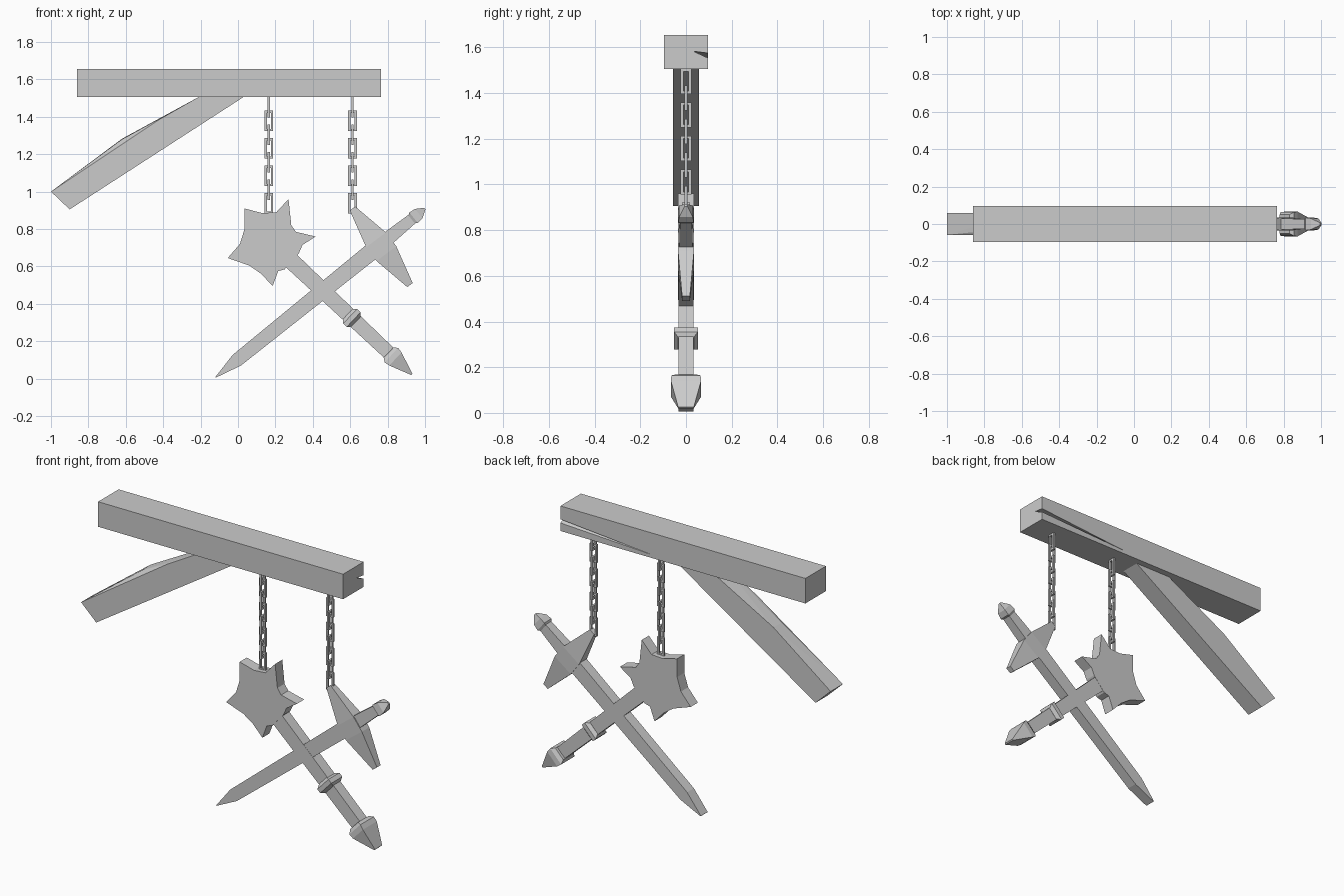
import bpy, bmesh
from mathutils import Vector

cube = bpy.data.objects.get("Cube")
if cube:
    bpy.data.objects.remove(cube, do_unlink=True)

grey = bpy.data.materials.new("plain grey")
grey.use_nodes = True
grey.diffuse_color = (0.6, 0.6, 0.6, 1)
grey.node_tree.nodes["Principled BSDF"].inputs["Base Color"].default_value = (0.6, 0.6, 0.6, 1)


def finish(name, bm):
    bmesh.ops.recalc_face_normals(bm, faces=bm.faces)
    mesh = bpy.data.meshes.new(name)
    bm.to_mesh(mesh)
    bm.free()
    mesh.materials.append(grey)
    obj = bpy.data.objects.new(name, mesh)
    bpy.context.collection.objects.link(obj)
    return obj


def box(bm, lo, hi):
    """Axis-aligned box between two corners."""
    lo, hi = Vector(lo), Vector(hi)
    verts = bmesh.ops.create_cube(bm, size=1)["verts"]
    bmesh.ops.scale(bm, vec=hi - lo, verts=verts)
    bmesh.ops.translate(bm, vec=(lo + hi) / 2, verts=verts)


def hull(name, points):
    bm = bmesh.new()
    for p in points:
        bm.verts.new(p)
    bmesh.ops.convex_hull(bm, input=bm.verts)
    return finish(name, bm)


def slab(name, outline, half):
    """Extrude an x-z outline through the depth."""
    bm = bmesh.new()
    face = bm.faces.new([bm.verts.new((x, -half, z)) for x, z in outline])
    moved = bmesh.ops.extrude_face_region(bm, geom=[face])["geom"]
    bmesh.ops.translate(bm, vec=(0, 2 * half, 0),
                        verts=[v for v in moved if isinstance(v, bmesh.types.BMVert)])
    return finish(name, bm)


def loft(name, start, end, rings):
    """Rectangular sections (distance, half width, half depth) along a line in x-z."""
    a = Vector((start[0], 0, start[1]))
    along = (Vector((end[0], 0, end[1])) - a).normalized()
    across = Vector((-along.z, 0, along.x))
    bm = bmesh.new()
    loops = []
    for t, w, d in rings:
        loops.append([bm.verts.new(a + along * t + across * (w * i) + Vector((0, d * j, 0)))
                      for i, j in ((-1, -1), (1, -1), (1, 1), (-1, 1))])
    for p, q in zip(loops, loops[1:]):
        for k in range(4):
            n = (k + 1) % 4
            bm.faces.new((p[k], p[n], q[n], q[k]))
    bm.faces.new(loops[0])
    bm.faces.new(loops[-1])
    return finish(name, bm)


# Beam with a split running in from one end along the back
bm = bmesh.new()
box(bm, (-0.86, -0.097, 1.505), (0.765, 0.097, 1.655))
beam = finish("beam", bm)
cutter = hull("split_cutter", [(0.78, 0.03, 1.585), (0.78, 0.11, 1.575),
                               (0.78, 0.11, 1.548), (0.13, 0.1, 1.522)])
cutter.hide_render = True
mod = beam.modifiers.new("split", "BOOLEAN")
mod.operation, mod.object, mod.solver = "DIFFERENCE", cutter, "EXACT"
bpy.context.view_layer.objects.active = beam
bpy.ops.object.modifier_apply(modifier="split")
bpy.data.objects.remove(cutter, do_unlink=True)

# Slanted brace, its upper edge worn down along the front
brace = [(-1, 1.0), (-0.9, 0.905), (0.03, 1.506), (-0.21, 1.506)]
hull("brace", [(x, y, z) for x, z in brace for y in (-0.058, 0.058)]
     + [(-0.62, 0.058, 1.283), (-0.62, -0.02, 1.28), (-0.43, -0.058, 1.38)])

# Hanging chains of rectangular links, each turned a quarter from the last
for name, x in (("mace_chain", 0.165), ("sword_chain", 0.612)):
    bm = bmesh.new()
    for i in range(8):
        zc = 1.452 - 0.0735 * i
        h, w, bar, thin = 0.055, 0.023, 0.012, 0.006
        for u0, u1, z0, z1 in ((-w, bar - w, -h, h), (w - bar, w, -h, h),
                               (bar - w, w - bar, -h, bar - h), (bar - w, w - bar, h - bar, h)):
            if i % 2:
                box(bm, (x + u0, -thin, zc + z0), (x + u1, thin, zc + z1))
            else:
                box(bm, (x - thin, u0, zc + z0), (x + thin, u1, zc + z1))
    finish(name, bm)

# Mace: spiked head, shaft, collar and pointed butt
slab("mace_head", [(0.035, 0.91), (0.13, 0.885), (0.205, 0.89), (0.27, 0.96), (0.285, 0.82),
                   (0.31, 0.785), (0.415, 0.76), (0.345, 0.715), (0.325, 0.67), (0.25, 0.585),
                   (0.215, 0.575), (0.185, 0.495), (0.125, 0.56), (0.06, 0.605),
                   (-0.055, 0.645), (0.01, 0.72), (0.035, 0.8)], 0.034)
head, butt = (0.285, 0.63), (0.93, 0.022)
loft("mace_shaft", head, butt, [(-0.02, 0.045, 0.033), (0.78, 0.036, 0.033)])
loft("mace_collar", head, butt, [(0.415, 0.036, 0.034), (0.432, 0.054, 0.052),
                                 (0.458, 0.054, 0.052), (0.475, 0.036, 0.034)])
loft("mace_butt", head, butt, [(0.715, 0.038, 0.05), (0.735, 0.053, 0.064),
                               (0.765, 0.048, 0.066), (0.886, 0.004, 0.034)])

# Sword: blade, grip, pommel and tapering guard
tip, end = (-0.12, 0.007), (1.0, 0.91)
loft("sword_blade", tip, end, [(0, 0.002, 0.032), (0.145, 0.036, 0.032), (1.13, 0.046, 0.032)])
loft("sword_grip", tip, end, [(1.12, 0.04, 0.031), (1.375, 0.028, 0.026)])
loft("sword_pommel", tip, end, [(1.345, 0.026, 0.026), (1.36, 0.036, 0.034),
                                (1.395, 0.032, 0.03), (1.437, 0.006, 0.006)])
loft("sword_guard", (0.612, 0.91), (0.92, 0.5), [(0, 0.018, 0.017), (0.21, 0.066, 0.035),
                                                 (0.302, 0.066, 0.035), (0.512, 0.018, 0.017)])
